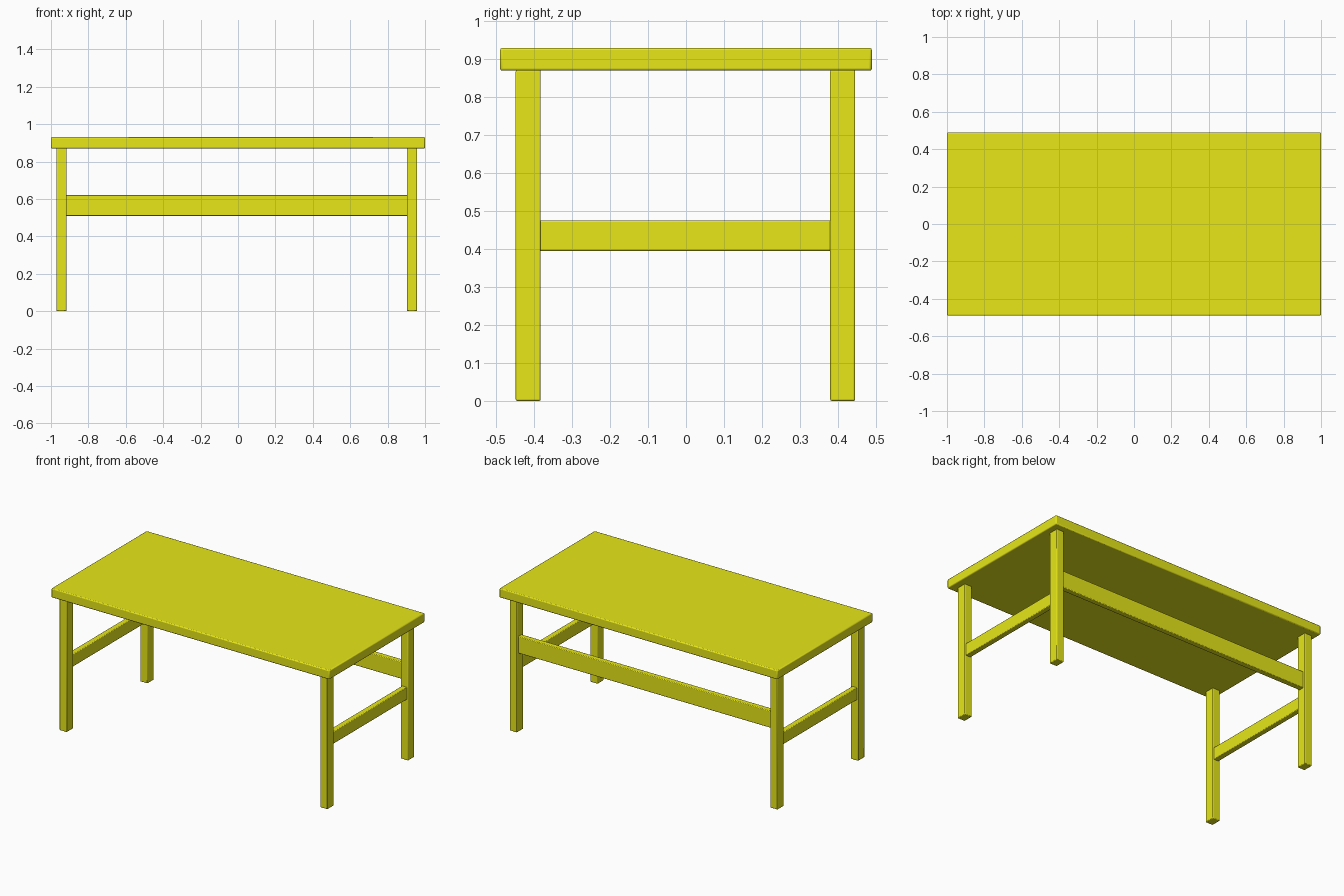
import bpy

if "Cube" in bpy.data.objects:
    bpy.data.objects.remove(bpy.data.objects["Cube"])

yellow = bpy.data.materials.new("yellow_paint")
yellow.diffuse_color = (0.8, 0.8, 0.01, 1)
yellow.use_nodes = True
yellow.node_tree.nodes["Principled BSDF"].inputs["Base Color"].default_value = yellow.diffuse_color


def board(name, x, y, z, bevel=0.004):
    """Box between (min, max) pairs, with slightly softened edges."""
    bpy.ops.mesh.primitive_cube_add(
        size=1, location=[(a + b) / 2 for a, b in (x, y, z)])
    ob = bpy.context.object
    ob.name = name
    ob.scale = [b - a for a, b in (x, y, z)]
    bpy.ops.object.transform_apply(location=False, rotation=False, scale=True)
    mod = ob.modifiers.new("soft_edges", 'BEVEL')
    mod.width = bevel
    mod.segments = 2
    ob.data.materials.append(yellow)
    bpy.ops.object.shade_smooth_by_angle()
    return ob


# Table top
board("table_top", (-1, 1), (-0.49, 0.49), (0.87, 0.93), 0.006)

SIDES = {"left": (-0.97, -0.917), "right": (0.904, 0.957)}
ENDS = {"front": (-0.449, -0.383), "back": (0.38, 0.446)}

for side, x in SIDES.items():
    # Legs
    for end, y in ENDS.items():
        board(f"{end}_{side}_leg", x, y, (0, 0.872))
    # Low rail joining the front and back legs
    mid = sum(x) / 2
    board(f"{side}_rail", (mid - 0.018, mid + 0.018), (-0.39, 0.387), (0.395, 0.475))

# Higher rail joining the two back legs
board("back_rail", (-0.924, 0.911), (0.395, 0.431), (0.51, 0.62))
